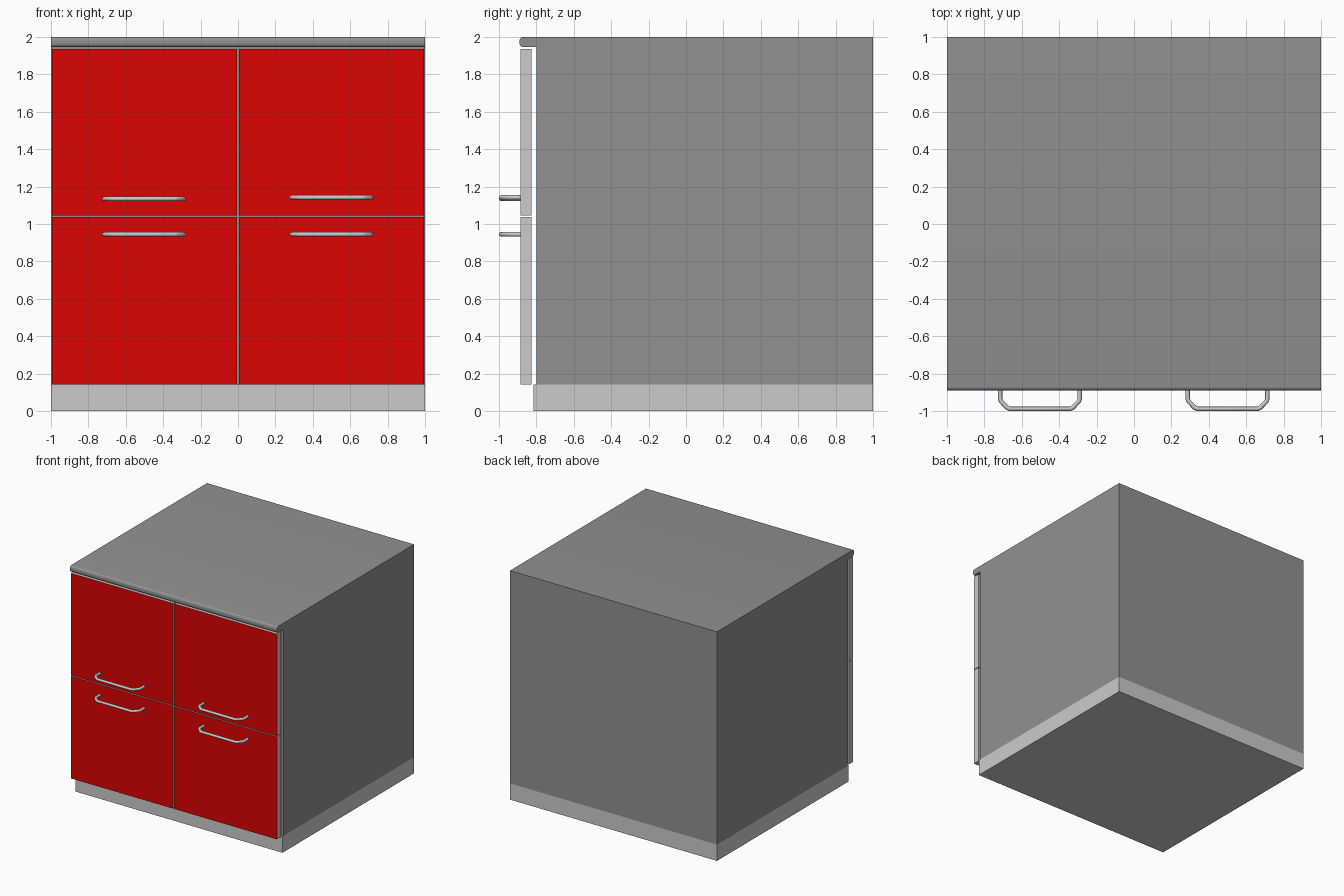
import bpy, bmesh, math
from mathutils import Vector

if "Cube" in bpy.data.objects:
    bpy.data.objects.remove(bpy.data.objects["Cube"])


def material(name, rgb):
    m = bpy.data.materials.new(name)
    m.diffuse_color = (*rgb, 1)
    m.use_nodes = True
    m.node_tree.nodes["Principled BSDF"].inputs["Base Color"].default_value = m.diffuse_color
    return m


RED = material("red_front", (0.72, 0.001, 0.001))
DARK = material("dark_grey", (0.283, 0.283, 0.283))
LIGHT = material("light_grey", (0.8, 0.8, 0.8))


def finish(name, bm, *mats):
    bmesh.ops.recalc_face_normals(bm, faces=bm.faces)
    me = bpy.data.meshes.new(name)
    bm.to_mesh(me)
    bm.free()
    for m in mats:
        me.materials.append(m)
    ob = bpy.data.objects.new(name, me)
    bpy.context.collection.objects.link(ob)
    return ob


def box(name, lo, hi, mat, front=None):
    """Box between two corners, with an optional front-face material."""
    lo, hi = Vector(lo), Vector(hi)
    bm = bmesh.new()
    bmesh.ops.create_cube(bm, size=1)
    bmesh.ops.scale(bm, vec=hi - lo, verts=bm.verts)
    bmesh.ops.translate(bm, vec=(lo + hi) / 2, verts=bm.verts)
    bm.normal_update()
    if front:
        for f in bm.faces:
            f.material_index = int(f.normal.y < -0.9)
        return finish(name, bm, mat, front)
    return finish(name, bm, mat)


def smooth(ob, angle):
    bpy.ops.object.select_all(action='DESELECT')
    ob.select_set(True)
    bpy.context.view_layer.objects.active = ob
    bpy.ops.object.shade_smooth_by_angle(angle=math.radians(angle))


# Plinth and cabinet body
BOTTOM = 1.945  # underside of the worktop
box("plinth", (-1, -0.815, 0), (1, 1, 0.142), LIGHT)
box("cabinet_body", (-1, -0.8, 0.142), (1, 1, BOTTOM), DARK)

# Worktop: side profile with a rounded front lip, extruded across the width
R = 0.02
profile = [(1, BOTTOM), (1, 2.0)]
for cz, start in ((2.0 - R, 90), (BOTTOM + R, 180)):
    for i in range(6):
        a = math.radians(start + 18 * i)
        profile.append((-0.89 + R + R * math.cos(a), cz + R * math.sin(a)))
bm = bmesh.new()
face = bm.faces.new([bm.verts.new((-1, y, z)) for y, z in profile])
ext = bmesh.ops.extrude_face_region(bm, geom=[face], use_keep_orig=True)
bmesh.ops.translate(bm, vec=(2, 0, 0),
                    verts=[g for g in ext["geom"] if isinstance(g, bmesh.types.BMVert)])
smooth(finish("worktop", bm, DARK), 30)


def handle(name, cx, z):
    """Bent tube handle with chamfered corners."""
    half = [(0.213, -0.883), (0.213, -0.935), (0.208, -0.948),
            (0.177, -0.981), (0.163, -0.988)]
    pts = [(-x, y) for x, y in half] + half[::-1]
    cu = bpy.data.curves.new(name, 'CURVE')
    cu.dimensions = '3D'
    cu.bevel_depth = 0.012
    cu.bevel_resolution = 2
    cu.use_fill_caps = True
    sp = cu.splines.new('POLY')
    sp.points.add(len(pts) - 1)
    for p, (x, y) in zip(sp.points, pts):
        p.co = (cx + x, y, z, 1)
    cu.materials.append(LIGHT)
    ob = bpy.data.objects.new(name, cu)
    bpy.context.collection.objects.link(ob)
    bpy.ops.object.select_all(action='DESELECT')
    ob.select_set(True)
    bpy.context.view_layer.objects.active = ob
    bpy.ops.object.convert(target='MESH')
    smooth(bpy.context.object, 50)


# Four door panels, each with its handle
for side, x0, x1, cx, z_up in (("left", -0.995, -0.006, -0.503, 1.135),
                               ("right", 0.006, 0.995, 0.5, 1.142)):
    for row, z0, z1, hz in (("lower", 0.143, 1.038, 0.945),
                            ("upper", 1.045, 1.935, z_up)):
        box(f"{side}_{row}_door", (x0, -0.885, z0), (x1, -0.826, z1), LIGHT, RED)
        handle(f"{side}_{row}_handle", cx, hz)
